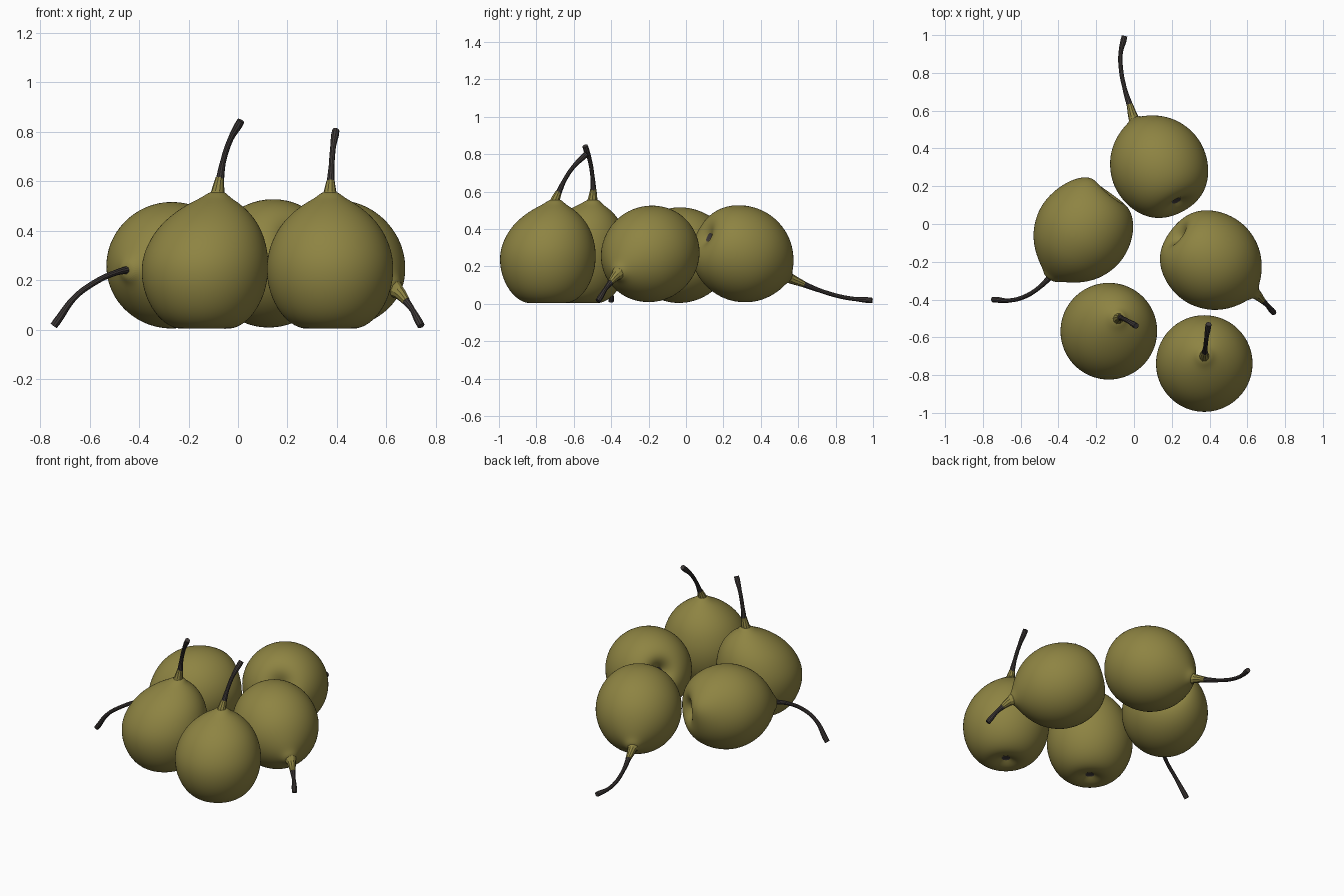
import bpy, bmesh, math
from mathutils import Vector

if "Cube" in bpy.data.objects:
    bpy.data.objects.remove(bpy.data.objects["Cube"])


def material(name, rgb):
    m = bpy.data.materials.new(name)
    m.diffuse_color = (*rgb, 1)
    m.use_nodes = True
    m.node_tree.nodes["Principled BSDF"].inputs["Base Color"].default_value = m.diffuse_color
    return m


OLIVE = material("olive skin", (0.27, 0.23, 0.055))
BARK = material("dark stem", (0.05, 0.042, 0.04))

# Half profile of the fruit, from the blossom end to the shoulder: radius, height
PROFILE = [(0.018, 0.030), (0.022, 0.028), (0.05, 0.012), (0.09, 0.0), (0.145, 0.012),
           (0.205, 0.065), (0.247, 0.15), (0.261, 0.24), (0.251, 0.32),
           (0.215, 0.405), (0.16, 0.468), (0.10, 0.512), (0.055, 0.535), (0.03, 0.56)]
SEGMENTS = 32
MIDDLE = 0.25


def fruit(name, centre, axis, lean=(0, 0), dimple=1.0, lump=None):
    """Lathed body; lean shifts the shoulder, dimple deepens the blossom end."""
    bm = bmesh.new()
    rings = []
    for r, z in PROFILE:
        if z < 0.04 and r < 0.1:
            z *= dimple
        t = max(0, (z - 0.2) / 0.35) ** 2
        rings.append([bm.verts.new((r * math.cos(a) + lean[0] * t,
                                    r * math.sin(a) + lean[1] * t, z - MIDDLE))
                      for a in (2 * math.pi * i / SEGMENTS for i in range(SEGMENTS))])
    for k, (lo, hi) in enumerate(zip(rings, rings[1:])):
        for i in range(SEGMENTS):
            j = (i + 1) % SEGMENTS
            f = bm.faces.new((lo[i], lo[j], hi[j], hi[i]))
            f.material_index = 1 if k == 0 else 0
    bm.faces.new(rings[0][::-1]).material_index = 1
    bm.faces.new(rings[-1])
    # turn the fruit to its resting direction
    turn = Vector((0, 0, 1)).rotation_difference(Vector(axis))
    for v in bm.verts:
        v.co = turn @ v.co + Vector(centre)
    # swollen spot on the skin
    if lump:
        spot = Vector(lump)
        for v in bm.verts:
            d = (v.co - spot).length
            v.co += (spot - Vector(centre)).normalized() * 0.03 * math.exp(-(d / 0.09) ** 2)
    for f in bm.faces:
        f.smooth = True
    mesh = bpy.data.meshes.new(name)
    bm.to_mesh(mesh)
    bm.free()
    mesh.materials.append(OLIVE)
    mesh.materials.append(BARK)
    ob = bpy.data.objects.new(name, mesh)
    bpy.context.collection.objects.link(ob)
    sub = ob.modifiers.new("smooth", "SUBSURF")
    sub.levels = sub.render_levels = 2


def tube(name, points, radii, mat):
    """Tapered round tube along a smooth path."""
    cu = bpy.data.curves.new(name, "CURVE")
    cu.dimensions = "3D"
    cu.bevel_depth = 1
    cu.bevel_resolution = 3
    cu.resolution_u = 8
    cu.use_fill_caps = True
    sp = cu.splines.new("BEZIER")
    sp.bezier_points.add(len(points) - 1)
    for bp, p, r in zip(sp.bezier_points, points, radii):
        bp.co = p
        bp.radius = r
        bp.handle_left_type = bp.handle_right_type = "AUTO"
    cu.materials.append(mat)
    ob = bpy.data.objects.new(name, cu)
    bpy.context.collection.objects.link(ob)
    bpy.ops.object.select_all(action="DESELECT")
    bpy.context.view_layer.objects.active = ob
    ob.select_set(True)
    bpy.ops.object.convert(target="MESH")
    bpy.ops.object.shade_smooth_by_angle()


def stalk(name, neck, path):
    """Fleshy neck flowing into a woody stem with a knobbed end."""
    tube(name + "_neck", neck, (0.05, 0.027, 0.017), OLIVE)
    end, before = Vector(path[-1]), Vector(path[-2])
    knob = end + (before - end).normalized() * 0.025
    points = [Vector(p) for p in path[:-1]] + [knob, end]
    radii = [0.017] + [0.0115] * (len(path) - 2) + [0.016, 0.015]
    tube(name + "_stem", points, radii, BARK)


# Two upright pears at the front
fruit("front_left_pear", (-0.135, -0.57, 0.25), (0, 0, 1), lean=(0.05, 0.07))
stalk("front_left", [(-0.09, -0.51, 0.50), (-0.082, -0.50, 0.555), (-0.073, -0.495, 0.615)],
      [(-0.074, -0.495, 0.60), (-0.06, -0.50, 0.68), (-0.03, -0.515, 0.77), (0.012, -0.54, 0.845)])

fruit("front_right_pear", (0.372, -0.74, 0.25), (0, 0, 1), lean=(0, 0.04))
stalk("front_right", [(0.372, -0.71, 0.50), (0.372, -0.70, 0.55), (0.374, -0.68, 0.60)],
      [(0.374, -0.685, 0.585), (0.378, -0.65, 0.66), (0.384, -0.60, 0.735), (0.395, -0.53, 0.805)])

# Three pears lying on their sides
fruit("right_pear", (0.41, -0.195, 0.265), (0.25, -0.19, -0.11), dimple=1.8)
stalk("right", [(0.61, -0.345, 0.18), (0.65, -0.375, 0.15), (0.68, -0.405, 0.115)],
      [(0.675, -0.40, 0.12), (0.705, -0.43, 0.08), (0.74, -0.47, 0.015)])

fruit("left_pear", (-0.272, -0.04, 0.26), (-0.17, -0.24, -0.02), dimple=2.0,
      lump=(-0.25, 0.19, 0.33))
stalk("left", [(-0.41, -0.235, 0.245), (-0.432, -0.265, 0.243), (-0.445, -0.285, 0.24)],
      [(-0.43, -0.265, 0.245), (-0.50, -0.335, 0.228), (-0.58, -0.385, 0.19),
       (-0.66, -0.405, 0.13), (-0.745, -0.40, 0.015)])

fruit("back_pear", (0.13, 0.305, 0.265), (-0.13, 0.25, -0.125))
stalk("back", [(0.015, 0.52, 0.155), (-0.002, 0.56, 0.135), (-0.022, 0.63, 0.105)],
      [(-0.018, 0.615, 0.11), (-0.05, 0.72, 0.07), (-0.07, 0.83, 0.038),
       (-0.07, 0.91, 0.025), (-0.05, 0.995, 0.018)])
